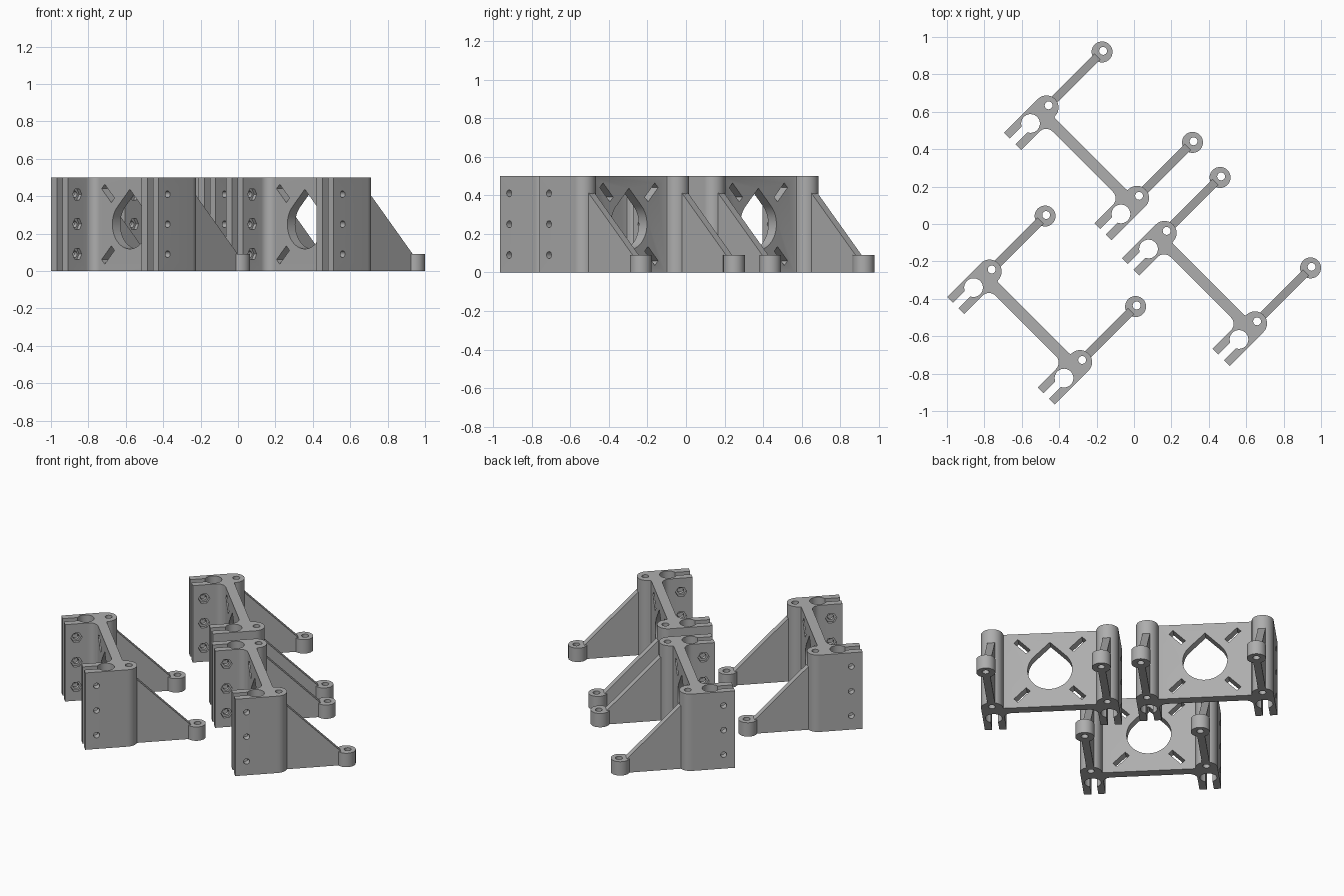
import bpy, bmesh
from math import sin, cos, pi, radians, asin
from mathutils import Matrix, Vector

if "Cube" in bpy.data.objects:
    bpy.data.objects.remove(bpy.data.objects["Cube"])

grey = bpy.data.materials.new("mid grey plastic")
grey.use_nodes = True
colour = (0.42, 0.42, 0.42, 1)
grey.diffuse_color = colour
grey.node_tree.nodes["Principled BSDF"].inputs["Base Color"].default_value = colour

# Shared dimensions: x runs along the plate, y points out along the arms
HEIGHT, MID = 0.5, 0.25
HEAD_X, HALF_W = 0.342, 0.0645
HEAD_Y, END_Y = 0.121, -0.135
PLATE_LO, PLATE_HI = 0.053, 0.113
SLIT, BORE = 0.021, 0.05
FOOT_Y, FOOT_R, FOOT_H = 0.541, 0.056, 0.09
PIN_R, BOLT_R, BOLT_Y = 0.021, 0.018, -0.067


def arc(cx, cy, r, start, end, steps=20):
    return [(cx + r * cos(start + (end - start) * i / steps),
             cy + r * sin(start + (end - start) * i / steps)) for i in range(steps + 1)]


def circle(cx, cy, r, sides=32):
    return arc(cx, cy, r, 0, 2 * pi, sides)[:-1]


def prism(bm, outline, lo, hi, matrix=Matrix()):
    """Extrude a flat outline from lo to hi, then place it."""
    bottom = [bm.verts.new(matrix @ Vector((x, y, lo))) for x, y in outline]
    top = [bm.verts.new(matrix @ Vector((x, y, hi))) for x, y in outline]
    bm.faces.new(bottom[::-1])
    bm.faces.new(top)
    n = len(outline)
    for i in range(n):
        j = (i + 1) % n
        bm.faces.new((bottom[i], bottom[j], top[j], top[i]))


def finish(bm, name):
    bmesh.ops.recalc_face_normals(bm, faces=bm.faces)
    mesh = bpy.data.meshes.new(name)
    bm.to_mesh(mesh)
    bm.free()
    mesh.materials.append(grey)
    obj = bpy.data.objects.new(name, mesh)
    bpy.context.collection.objects.link(obj)
    return obj


def cut(obj, cutters):
    for cutter in cutters:
        mod = obj.modifiers.new("cut", "BOOLEAN")
        mod.operation, mod.solver, mod.object = "DIFFERENCE", "EXACT", cutter
    bpy.context.view_layer.update()
    result = bpy.data.meshes.new_from_object(
        obj.evaluated_get(bpy.context.evaluated_depsgraph_get()))
    obj.modifiers.clear()
    obj.data = result


# Matrices turning a flat outline to face along the plate normal or the bolts
facing_y = Matrix(((1, 0, 0, 0), (0, 0, 1, 0), (0, 1, 0, 0), (0, 0, 0, 1)))
facing_x = Matrix(((0, 0, 1, 0), (1, 0, 0, 0), (0, 1, 0, 0), (0, 0, 0, 1)))

# Body: plate with a slit clamp and a round head at either end
fillet = 0.05
inner = HEAD_X - HALF_W
gap = asin(SLIT / BORE)
half = arc(inner - fillet, PLATE_LO - fillet, fillet, pi / 2, 0, 10)
half += [(inner, END_Y), (HEAD_X - SLIT, END_Y)]
half += arc(HEAD_X, 0, BORE, 1.5 * pi - gap, -pi / 2 + gap, 36)
half += [(HEAD_X + SLIT, END_Y), (HEAD_X + HALF_W, END_Y)]
half += arc(HEAD_X, HEAD_Y, HALF_W, 0, pi, 24)
half += [(inner - 0.002, PLATE_HI + 0.002), (inner - 0.01, PLATE_HI)]
bm = bmesh.new()
prism(bm, half + [(-x, y) for x, y in reversed(half)], 0, HEIGHT)
body = finish(bm, "bracket_body")

# Cutter for the teardrop opening, diagonal slots, pin holes and bolt holes
bm = bmesh.new()
r = 0.132
drop = arc(0, MID, r, 0.75 * pi, 2.25 * pi, 48) + [(0, MID + r * 2 ** 0.5)]
prism(bm, drop, 0, 0.2, facing_y)
for k in range(4):
    a = radians(45 + 90 * k)
    along, across = Vector((cos(a), sin(a))), Vector((-sin(a), cos(a)))
    centre = Vector((0, MID)) + along * 0.233
    slot = [centre + along * i * 0.052 + across * j * 0.017
            for i, j in ((-1, -1), (1, -1), (1, 1), (-1, 1))]
    prism(bm, slot, 0, 0.2, facing_y)
for side in (-1, 1):
    x = side * HEAD_X
    prism(bm, circle(x, 0.137, PIN_R), -0.1, 0.6)
    for z in (0.09, MID, 0.41):
        prism(bm, circle(BOLT_Y, z, BOLT_R, 24), x - 0.1, x + 0.1, facing_x)
holes = finish(bm, "hole_cutter")

# Cutter for the hexagonal nut pockets on the inner sides of the clamps
bm = bmesh.new()
for side in (-1, 1):
    for z in (0.09, MID, 0.41):
        ends = sorted((side * (inner - 0.03), side * (inner + 0.02)))
        prism(bm, circle(BOLT_Y, z, 0.034, 6), *ends, facing_x)
pockets = finish(bm, "nut_pocket_cutter")
cut(body, (holes, pockets))

# Arm: sloping web from head to foot
bm = bmesh.new()
arm_end = 0.507
prism(bm, [(0.165, 0), (arm_end, 0), (arm_end, FOOT_H - 0.002), (0.165, 0.428)],
      -0.0225, 0.0225, facing_x)
arm = finish(bm, "arm")

# Foot: short drilled boss
bm = bmesh.new()
prism(bm, circle(0, FOOT_Y, FOOT_R, 40), 0, FOOT_H)
foot = finish(bm, "foot")
bm = bmesh.new()
prism(bm, circle(0, FOOT_Y + 0.008, PIN_R), -0.1, 0.2)
foot_hole = finish(bm, "foot_hole_cutter")
cut(foot, (foot_hole,))

for cutter in (holes, pockets, foot_hole):
    bpy.data.objects.remove(cutter)

# Place three identical brackets, turned diagonally
parts = [(body, 0), (arm, -HEAD_X), (arm, HEAD_X), (foot, -HEAD_X), (foot, HEAD_X)]
placed = []
for label, x, y in (("left", 0.3195, -0.3755), ("right", -0.616, -0.582),
                    ("rear", -0.3115, 0.2955)):
    place = Matrix.Translation((x, y, 0)) @ Matrix.Rotation(radians(-45), 4, "Z")
    for source, shift in parts:
        end = {-1: "_inner", 0: "", 1: "_outer"}[(shift > 0) - (shift < 0)]
        obj = bpy.data.objects.new(label + "_" + source.name + end, source.data.copy())
        obj.matrix_world = place @ Matrix.Translation((shift, 0, 0))
        bpy.context.collection.objects.link(obj)
        placed.append(obj)
for source in (body, arm, foot):
    bpy.data.objects.remove(source)

# Smooth the round walls, keep the edges sharp
bpy.ops.object.select_all(action="DESELECT")
for obj in placed:
    obj.select_set(True)
bpy.context.view_layer.objects.active = placed[0]
bpy.ops.object.shade_smooth_by_angle(angle=radians(30))
